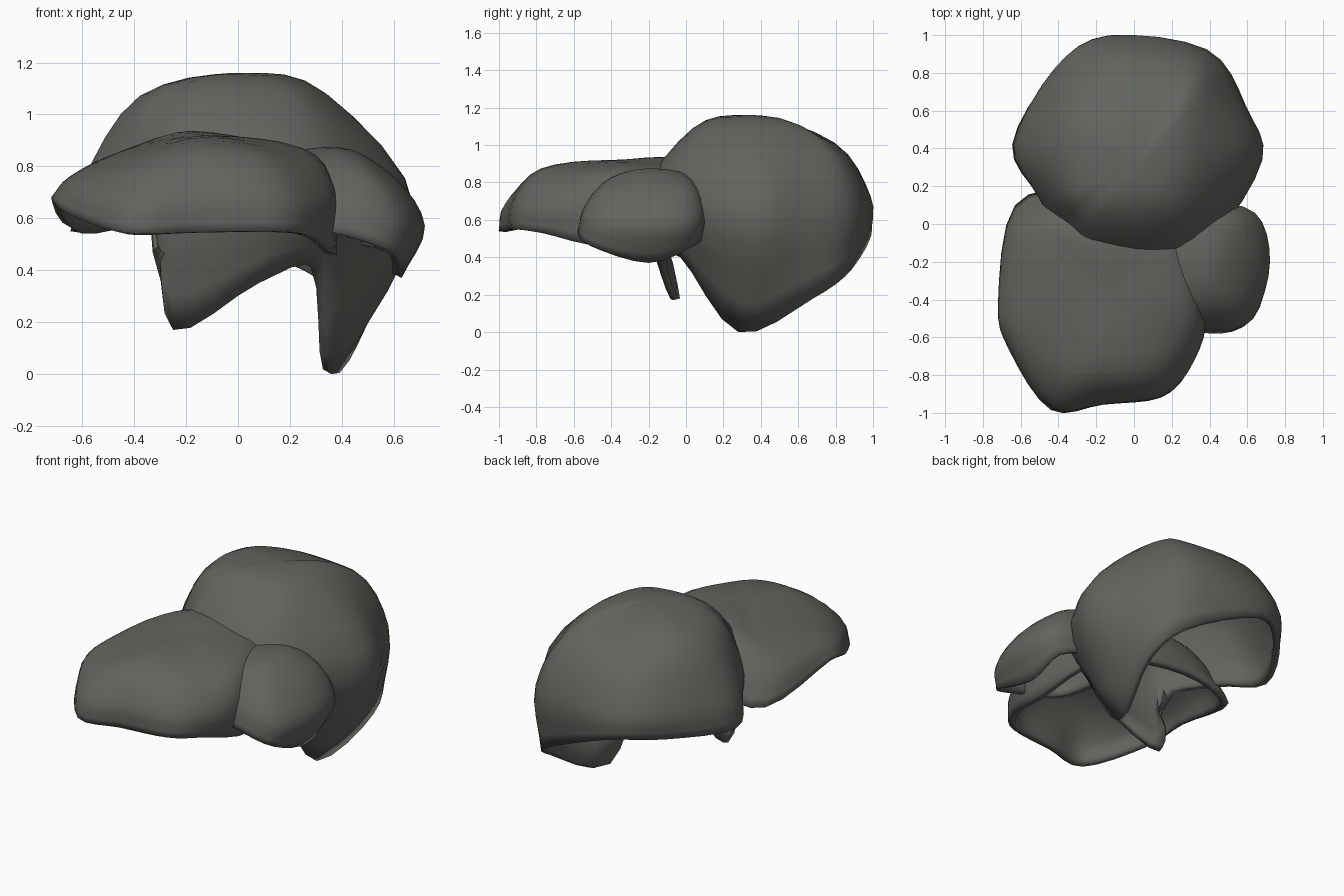
import bpy
import bmesh
from mathutils import Vector

STONE = bpy.data.materials.new("dark_olive_grey")
STONE.diffuse_color = (0.125, 0.127, 0.112, 1)
STEPS = 4


def spline(a, b, c, d, t):
    """Smooth point between b and c (passes through the given points)."""
    return 0.5 * (2 * b + (c - a) * t + (2 * a - 5 * b + 4 * c - d) * t * t
                  + (3 * b - a - 3 * c + d) * t ** 3)


def shell(name, crown, ribs, thickness=0.04):
    """Hollow cap: ribs run counter-clockwise, each shoulder -> waist -> rim."""
    crown = Vector(crown)
    ribs = [[Vector(p) for p in rib] for rib in ribs]
    n = len(ribs)
    # close each ring smoothly, giving more ribs
    dense = []
    for i in range(n):
        for s in range(STEPS):
            dense.append([spline(ribs[i - 1][k], ribs[i][k], ribs[(i + 1) % n][k],
                                 ribs[(i + 2) % n][k], s / STEPS) for k in range(3)])
    bm = bmesh.new()
    top = bm.verts.new(crown)
    columns = []
    for rib in dense:
        mirrored = Vector((2 * crown.x - rib[0].x, 2 * crown.y - rib[0].y, rib[0].z))
        pts = [mirrored, crown] + rib + [2 * rib[2] - rib[1]]
        line = [spline(*pts[j:j + 4], s / STEPS)
                for j in range(3) for s in range(STEPS)][1:] + [rib[2]]
        columns.append([bm.verts.new(p) for p in line])
    for i, a in enumerate(columns):
        b = columns[(i + 1) % len(columns)]
        bm.faces.new((top, a[0], b[0]))
        for j in range(len(a) - 1):
            bm.faces.new((a[j], a[j + 1], b[j + 1], b[j]))
    mesh = bpy.data.meshes.new(name)
    bm.to_mesh(mesh)
    bm.free()
    mesh.materials.append(STONE)
    obj = bpy.data.objects.new(name, mesh)
    bpy.context.collection.objects.link(obj)
    wall = obj.modifiers.new("wall", 'SOLIDIFY')
    wall.thickness = thickness
    wall.offset = -1
    bpy.context.view_layer.objects.active = obj
    obj.select_set(True)
    bpy.ops.object.shade_smooth_by_angle(angle=0.7)
    obj.select_set(False)
    return obj


# large rear cap with two hanging points
shell("rear_cap", (0.02, 0.32, 1.16), [
    [(0.34, 0.35, 1.08), (0.68, 0.34, 0.62), (0.36, 0.28, 0.0)],
    [(0.31, 0.62, 1.07), (0.59, 0.62, 0.65), (0.48, 0.68, 0.18)],
    [(0.26, 0.77, 1.01), (0.38, 0.92, 0.68), (0.36, 0.89, 0.34)],
    [(-0.10, 0.78, 1.02), (-0.13, 0.98, 0.74), (-0.13, 0.995, 0.56)],
    [(-0.30, 0.60, 1.07), (-0.41, 0.81, 0.75), (-0.42, 0.81, 0.57)],
    [(-0.38, 0.40, 1.07), (-0.60, 0.42, 0.74), (-0.645, 0.42, 0.55)],
    [(-0.33, 0.18, 1.08), (-0.50, 0.16, 0.78), (-0.50, 0.14, 0.60)],
    [(-0.26, 0.10, 1.08), (-0.36, -0.06, 0.74), (-0.32, -0.12, 0.56)],
    [(-0.16, 0.05, 1.09), (-0.25, -0.18, 0.70), (-0.25, -0.07, 0.17)],
    [(0.05, 0.04, 1.09), (0.12, -0.23, 0.72), (0.08, -0.14, 0.35)],
    [(0.25, 0.10, 1.08), (0.42, -0.08, 0.70), (0.30, -0.03, 0.40)],
])

# broad flat front cap
shell("front_cap", (-0.13, -0.4, 0.92), [
    [(0.25, -0.40, 0.87), (0.37, -0.45, 0.72), (0.38, -0.42, 0.46)],
    [(0.18, -0.65, 0.85), (0.32, -0.70, 0.68), (0.28, -0.77, 0.53)],
    [(0.02, -0.76, 0.87), (0.15, -0.89, 0.70), (0.14, -0.92, 0.55)],
    [(-0.20, -0.78, 0.87), (-0.17, -0.94, 0.70), (-0.16, -0.955, 0.545)],
    [(-0.36, -0.76, 0.83), (-0.42, -0.95, 0.68), (-0.44, -0.985, 0.545)],
    [(-0.45, -0.55, 0.83), (-0.62, -0.65, 0.73), (-0.66, -0.67, 0.62)],
    [(-0.48, -0.35, 0.84), (-0.65, -0.40, 0.76), (-0.72, -0.42, 0.68)],
    [(-0.42, -0.10, 0.87), (-0.60, -0.02, 0.74), (-0.63, 0.10, 0.56)],
    [(-0.20, -0.06, 0.93), (-0.25, 0.12, 0.80), (-0.25, 0.18, 0.60)],
    [(0.15, -0.10, 0.88), (0.25, 0.02, 0.72), (0.28, 0.05, 0.55)],
][::-1])

# small side cap
shell("side_cap", (0.38, -0.2, 0.875), [
    [(0.60, -0.20, 0.76), (0.72, -0.20, 0.57), (0.63, -0.20, 0.37)],
    [(0.55, 0.00, 0.78), (0.64, 0.06, 0.60), (0.59, 0.04, 0.46)],
    [(0.38, 0.03, 0.83), (0.35, 0.11, 0.66), (0.33, 0.10, 0.52)],
    [(0.20, 0.00, 0.83), (0.10, 0.03, 0.68), (0.08, 0.04, 0.55)],
    [(0.18, -0.20, 0.84), (0.08, -0.22, 0.70), (0.08, -0.22, 0.56)],
    [(0.22, -0.38, 0.82), (0.15, -0.46, 0.70), (0.15, -0.48, 0.56)],
    [(0.40, -0.41, 0.82), (0.42, -0.54, 0.68), (0.40, -0.58, 0.54)],
    [(0.54, -0.40, 0.77), (0.63, -0.49, 0.60), (0.61, -0.51, 0.46)],
])
